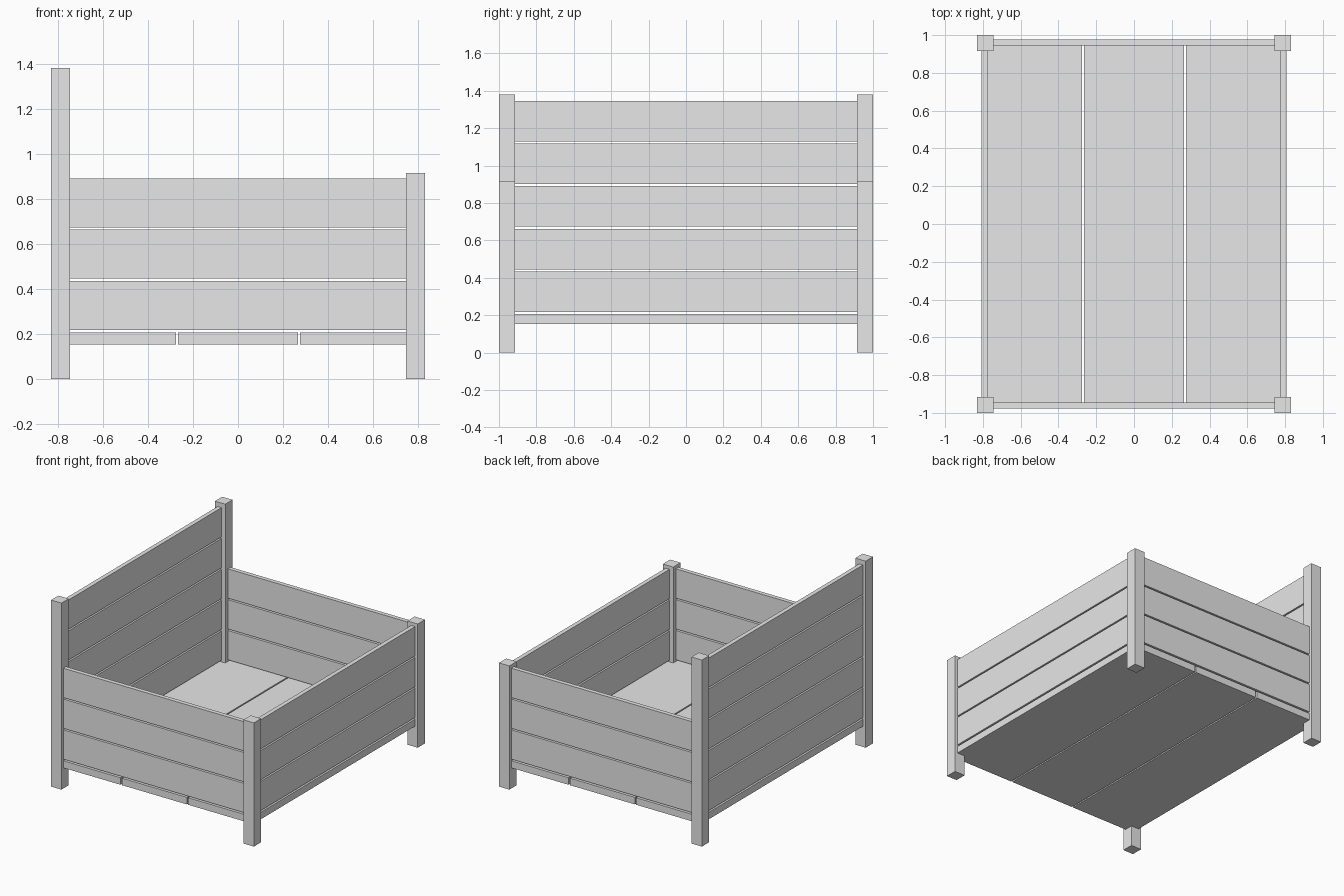
import bpy

cube = bpy.data.objects.get("Cube")
if cube:
    bpy.data.objects.remove(cube, do_unlink=True)

# Single plain grey
grey = bpy.data.materials.new("light_grey")
grey.use_nodes = True
colour = (0.8, 0.8, 0.8, 1)
grey.diffuse_color = colour
grey.node_tree.nodes["Principled BSDF"].inputs["Base Color"].default_value = colour


def box(name, x, y, z):
    """Flat-faced box spanning the given (low, high) ranges."""
    spans = (x, y, z)
    bpy.ops.mesh.primitive_cube_add(size=1, location=[(a + b) / 2 for a, b in spans])
    ob = bpy.context.object
    ob.name = name
    ob.scale = [b - a for a, b in spans]
    bpy.ops.object.transform_apply(location=False, rotation=False, scale=True)
    ob.data.materials.append(grey)
    return ob


def mirrored(low, high, side):
    return tuple(sorted((low * side, high * side)))


HALF_X, HALF_Y = 0.83, 1.0
POST = 0.085
IN_X, IN_Y = HALF_X - POST, HALF_Y - POST    # inner faces of the posts
OUT_X, OUT_Y = 0.808, 0.978                  # outer faces of the planks
THICK = 0.032
PLANK_BASE, PLANK_HEIGHT, PITCH = 0.217, 0.217, 0.228
GAP = 0.01

# Corner posts, tall on the right side
for sx, x_name, height in ((-1, "right", 1.38), (1, "left", 0.915)):
    for sy, y_name in ((-1, "front"), (1, "back")):
        box(f"{y_name}_{x_name}_post", mirrored(IN_X, HALF_X, sx),
            mirrored(IN_Y, HALF_Y, sy), (0, height))

# Long side walls: five planks on the tall side, three on the low side
for sx, name, count in ((-1, "right", 5), (1, "left", 3)):
    for i in range(count):
        z = PLANK_BASE + i * PITCH
        box(f"{name}_wall_plank_{i + 1}", mirrored(OUT_X - THICK, OUT_X, sx),
            (-IN_Y, IN_Y), (z, z + PLANK_HEIGHT))

# Front and back walls
for sy, name in ((-1, "front"), (1, "back")):
    for i in range(3):
        z = PLANK_BASE + i * PITCH
        box(f"{name}_wall_plank_{i + 1}", (-IN_X, IN_X),
            mirrored(OUT_Y - THICK, OUT_Y, sy), (z, z + PLANK_HEIGHT))

# Floor boards running front to back
width = (2 * OUT_X - 2 * GAP) / 3
for i in range(3):
    x = -OUT_X + i * (width + GAP)
    box(f"floor_board_{i + 1}", (x, x + width), (-OUT_Y, OUT_Y), (0.153, 0.205))
